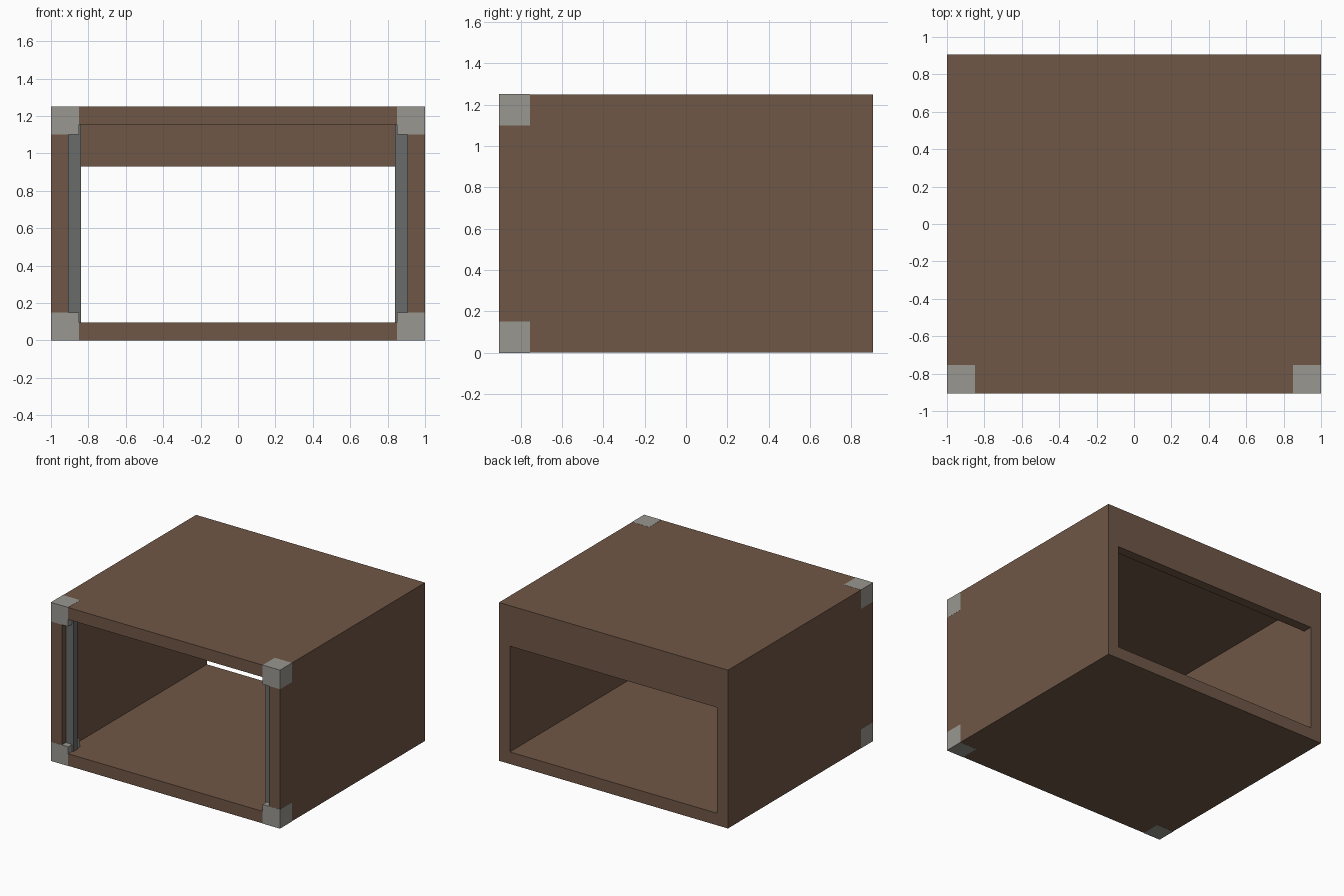
import bpy, bmesh

if "Cube" in bpy.data.objects:
    bpy.data.objects.remove(bpy.data.objects["Cube"])

W, D, H, T = 1.0, 0.905, 1.25, 0.095   # half width, half depth, height, wall


def material(name, rgb):
    m = bpy.data.materials.new(name)
    m.diffuse_color = (*rgb, 1)
    m.use_nodes = True
    m.node_tree.nodes["Principled BSDF"].inputs["Base Color"].default_value = m.diffuse_color
    return m


wood = material("dark_wood", (0.16, 0.095, 0.062))
metal = material("pale_metal", (0.32, 0.31, 0.28))
steel = material("dark_steel", (0.14, 0.15, 0.145))


def add_object(name, bm, mat):
    bmesh.ops.recalc_face_normals(bm, faces=bm.faces)
    mesh = bpy.data.meshes.new(name)
    bm.to_mesh(mesh)
    bm.free()
    mesh.materials.append(mat)
    ob = bpy.data.objects.new(name, mesh)
    bpy.context.collection.objects.link(ob)
    return ob


def box(name, lo, hi, mat):
    bm = bmesh.new()
    bmesh.ops.create_cube(bm, size=1)
    for v in bm.verts:
        v.co = [lo[i] if v.co[i] < 0 else hi[i] for i in range(3)]
    return add_object(name, bm, mat)


# Cabinet shell: a rectangular ring extruded from front to back
bm = bmesh.new()


def rect(inset, y):
    x, z0, z1 = W - inset, inset, H - inset
    return [bm.verts.new((a, y, b)) for a, b in ((-x, z0), (x, z0), (x, z1), (-x, z1))]


rings = [rect(0, -D), rect(0, D), rect(T, D), rect(T, -D)]
for a, b in zip(rings, rings[1:] + rings[:1]):
    for i in range(4):
        j = (i + 1) % 4
        bm.faces.new((a[i], a[j], b[j], b[i]))
add_object("cabinet_shell", bm, wood)

# Rail across the top of the open back
box("back_rail", (-W + T, D - 0.075, 0.93), (W - T, D, H - T), wood)

# Corner guards and upright posts on the front, on both sides
e = 0.001
for side, s in (("left", -1), ("right", 1)):
    for level, z in (("bottom", 0.0), ("top", H - 0.15)):
        xs = sorted((s * 0.85, s * (W + e)))
        z0 = 0 if level == "bottom" else z
        z1 = z + 0.15 + (e if level == "top" else 0)
        box(f"corner_guard_{level}_{side}", (xs[0], -D - e, z0 - (e if z == 0 else 0)),
            (xs[1], -D + 0.15, z1), metal)
    xs = sorted((s * 0.84, s * (W - T)))
    box(f"front_post_{side}", (xs[0], -0.855, T), (xs[1], -0.805, H - T), steel)
